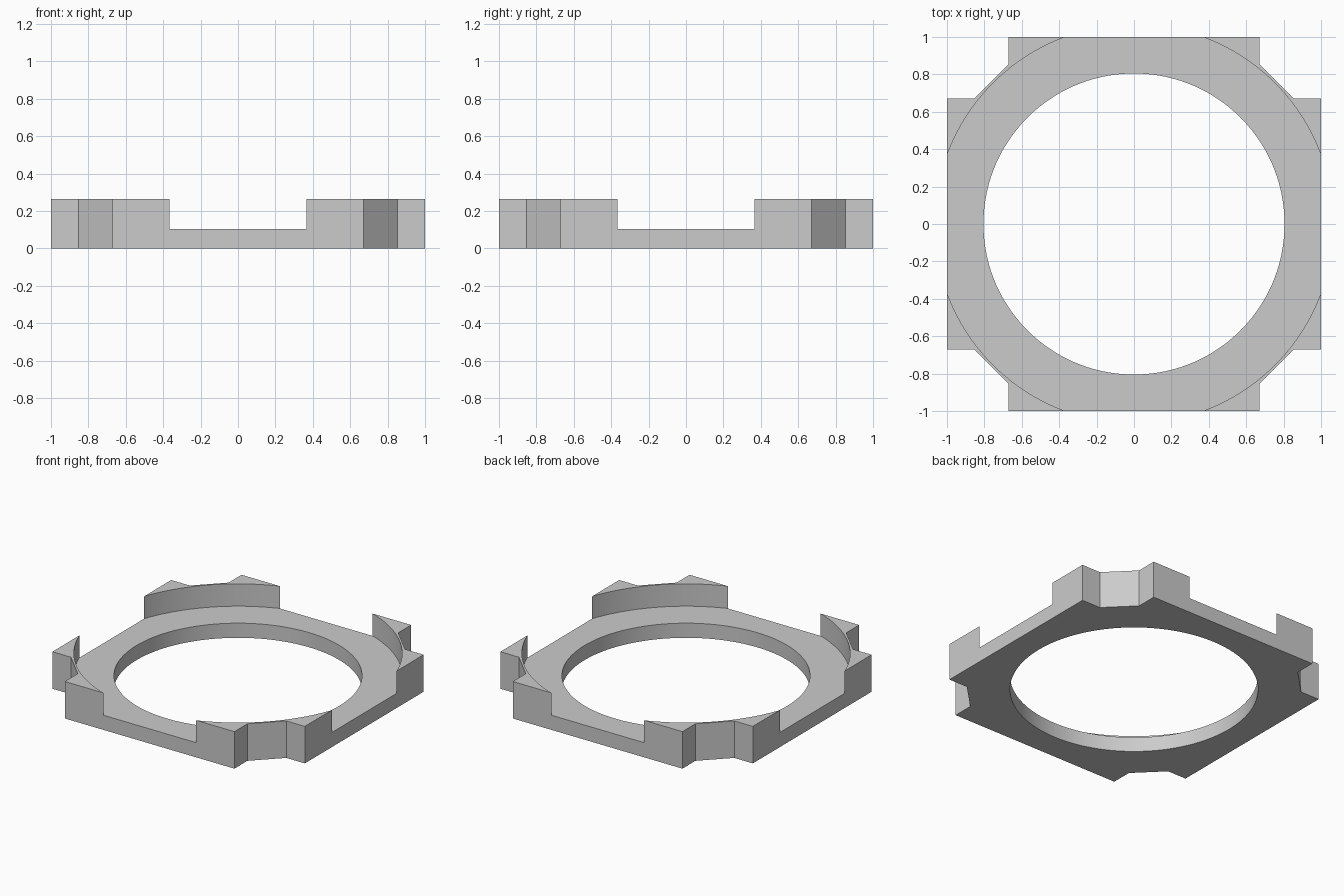
import bpy
import bmesh
import math

cube = bpy.data.objects.get("Cube")
if cube:
    bpy.data.objects.remove(cube, do_unlink=True)

HALF, NOTCH, CHAMFER = 1.0, 0.672, 0.853
HEIGHT, FLOOR = 0.265, 0.105
HOLE_R = 0.805
RECESS_R = math.hypot(HALF, 0.368)
SEGMENTS = 128

grey = bpy.data.materials.new("light grey")
grey.use_nodes = True
colour = (0.6, 0.6, 0.6, 1.0)
grey.diffuse_color = colour
grey.node_tree.nodes["Principled BSDF"].inputs["Base Color"].default_value = colour


def prism(name, outline, bottom, top):
    """Extrude a closed xy outline between two heights."""
    bm = bmesh.new()
    face = bm.faces.new([bm.verts.new((x, y, bottom)) for x, y in outline])
    result = bmesh.ops.extrude_face_region(bm, geom=[face])
    for v in result["geom"]:
        if isinstance(v, bmesh.types.BMVert):
            v.co.z = top
    bmesh.ops.recalc_face_normals(bm, faces=bm.faces)
    mesh = bpy.data.meshes.new(name)
    bm.to_mesh(mesh)
    bm.free()
    mesh.materials.append(grey)
    obj = bpy.data.objects.new(name, mesh)
    bpy.context.collection.objects.link(obj)
    return obj


def circle(radius):
    steps = [math.tau * (i + 0.5) / SEGMENTS for i in range(SEGMENTS)]
    return [(radius * math.cos(a), radius * math.sin(a)) for a in steps]


# Square outline with a chamfered notch at every corner
corner = [(HALF, NOTCH), (CHAMFER, NOTCH), (NOTCH, CHAMFER), (NOTCH, HALF)]
outline = []
for turn in range(4):
    for x, y in corner:
        for _ in range(turn):
            x, y = -y, x
        outline.append((x, y))
frame = prism("mounting_frame", outline, 0, HEIGHT)

# Round recess leaves the four corner posts; the bore goes right through
cutters = [prism("recess_cutter", circle(RECESS_R), FLOOR, HEIGHT + 0.2),
           prism("bore_cutter", circle(HOLE_R), -0.2, HEIGHT + 0.2)]
bpy.ops.object.select_all(action="DESELECT")
frame.select_set(True)
bpy.context.view_layer.objects.active = frame
for cutter in cutters:
    cutter.hide_render = True
    mod = frame.modifiers.new(cutter.name, "BOOLEAN")
    mod.operation = "DIFFERENCE"
    mod.solver = "EXACT"
    mod.object = cutter
    bpy.ops.object.modifier_apply(modifier=mod.name)
for cutter in cutters:
    bpy.data.objects.remove(cutter, do_unlink=True)

bpy.ops.object.shade_smooth_by_angle(angle=math.radians(30))
